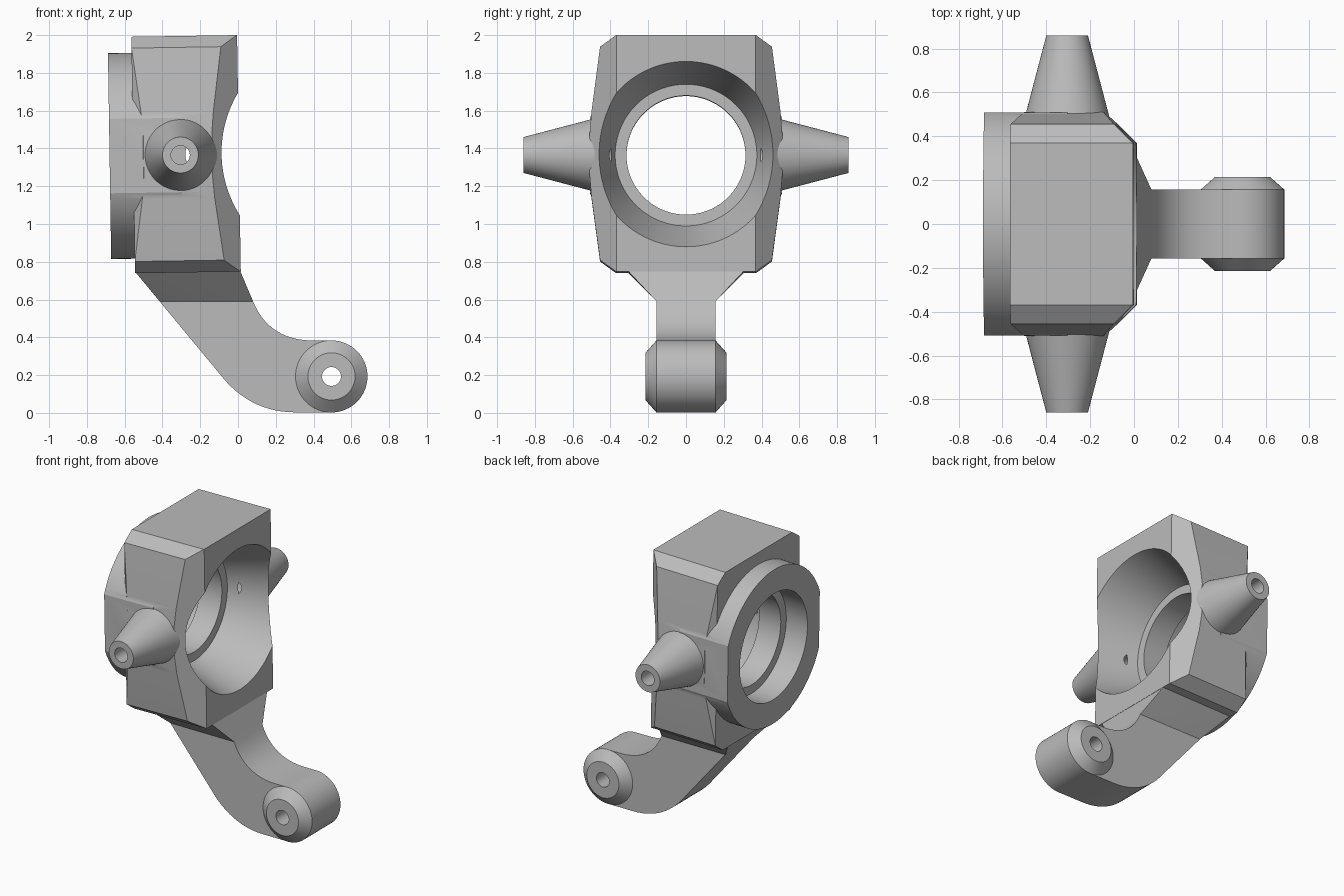
import bpy, bmesh, math
from mathutils import Matrix, Vector

if "Cube" in bpy.data.objects:
    bpy.data.objects.remove(bpy.data.objects["Cube"])

steel = bpy.data.materials.new("grey steel")
steel.use_nodes = True
GREY = (0.5, 0.5, 0.5, 1)
steel.diffuse_color = GREY
steel.node_tree.nodes["Principled BSDF"].inputs["Base Color"].default_value = GREY

BORE_Z = 1.37
PIN_X = -0.305
EYE = Vector((0.495, 0, 0.193))


def finish(bm, name):
    bmesh.ops.recalc_face_normals(bm, faces=bm.faces)
    mesh = bpy.data.meshes.new(name)
    bm.to_mesh(mesh)
    bm.free()
    mesh.materials.append(steel)
    obj = bpy.data.objects.new(name, mesh)
    bpy.context.scene.collection.objects.link(obj)
    return obj


def prism(name, points, offset):
    """Extrude a closed outline of 3D points along a vector."""
    bm = bmesh.new()
    face = bm.faces.new([bm.verts.new(p) for p in points])
    new = bmesh.ops.extrude_face_region(bm, geom=[face])["geom"]
    verts = [v for v in new if isinstance(v, bmesh.types.BMVert)]
    bmesh.ops.translate(bm, vec=offset, verts=verts)
    return finish(bm, name)


def lathe(name, profile, axis, centre, sides=96):
    """Closed solid from (distance along axis, radius) pairs."""
    bm = bmesh.new()
    rings = []
    for d, r in profile:
        ring = []
        for i in range(sides):
            a = math.tau * i / sides
            u, w = r * math.cos(a), r * math.sin(a)
            p = (d, u, w) if axis == "X" else (u, d, w)
            ring.append(bm.verts.new(Vector(centre) + Vector(p)))
        rings.append(ring)
    for a, b in zip(rings, rings[1:]):
        for i in range(sides):
            j = (i + 1) % sides
            bm.faces.new((a[i], a[j], b[j], b[i]))
    bm.faces.new(rings[0])
    bm.faces.new(rings[-1])
    return finish(bm, name)


def slice_off(obj, point, normal):
    """Remove everything beyond a plane and cap the cut."""
    bm = bmesh.new()
    bm.from_mesh(obj.data)
    geom = bm.verts[:] + bm.edges[:] + bm.faces[:]
    cut = bmesh.ops.bisect_plane(bm, geom=geom, plane_co=point, plane_no=normal,
                                 clear_outer=True, dist=1e-5)["geom_cut"]
    edges = [e for e in cut if isinstance(e, bmesh.types.BMEdge)]
    if edges:
        bmesh.ops.holes_fill(bm, edges=edges, sides=0)
    bmesh.ops.recalc_face_normals(bm, faces=bm.faces)
    bm.to_mesh(obj.data)
    bm.free()


def combine(obj, other, operation):
    mod = obj.modifiers.new("combine", "BOOLEAN")
    mod.operation, mod.solver, mod.object = operation, "EXACT", other
    bpy.context.view_layer.objects.active = obj
    bpy.ops.object.modifier_apply(modifier=mod.name)
    bpy.data.objects.remove(other)


def smooth(obj):
    bpy.ops.object.select_all(action="DESELECT")
    obj.select_set(True)
    bpy.context.view_layer.objects.active = obj
    bpy.ops.object.shade_smooth_by_angle(angle=math.radians(20))


# Housing block, chamfered along its upright edges
half = [(0.37, 2.0), (0.455, 1.94), (0.5, 1.6), (0.51, 1.48),
        (0.51, 1.26), (0.5, 1.14), (0.455, 0.81), (0.37, 0.748)]
outline = half + [(-y, z) for y, z in reversed(half)]
body = prism("bearing_housing", [(-0.555, y, z) for y, z in outline], (0.56, 0, 0))
for s in (1, -1):
    slice_off(body, (0.005, s * 0.368, 0), (1, s, 0))
    slice_off(body, (-0.555, s * 0.455, 0), (-1, s, 0))

# Rear flange with flattened sides
flange = lathe("flange", [(-0.68, 0.545), (-0.3, 0.545)], "X", (0, 0, BORE_Z), 128)
for s in (1, -1):
    slice_off(flange, (0, s * 0.508, 0), (0, s, 0))
combine(body, flange, "UNION")

# Tapered side pins
for s in (1, -1):
    pin = lathe("pin", [(s * 0.43, 0.208), (s * 0.86, 0.095)], "Y", (PIN_X, 0, BORE_Z), 64)
    combine(body, pin, "UNION")

# Stepped bore: flared mouth, narrow lip, rear seat
bore = lathe("bore", [(0.1, 0.522), (-0.345, 0.375), (-0.346, 0.315), (-0.515, 0.315),
                      (-0.516, 0.375), (-0.8, 0.375)], "X", (0, 0, BORE_Z), 128)
combine(body, bore, "DIFFERENCE")

# Blind holes in the pins, just breaking into the flare
for s in (1, -1):
    hole = lathe("pin_hole", [(s * 0.397, 0.05), (s * 0.95, 0.05)], "Y", (PIN_X, 0, BORE_Z), 32)
    combine(body, hole, "DIFFERENCE")

# Lean the housing slightly backwards
pivot = Matrix.Translation((0, 0, BORE_Z))
body.data.transform(pivot @ Matrix.Rotation(-0.0157, 4, "Y") @ pivot.inverted())
smooth(body)


def bezier(p0, p1, p2, p3, steps=14):
    pts = []
    for i in range(steps + 1):
        t = i / steps
        u = 1 - t
        pts.append(tuple(u**3 * a + 3 * u * u * t * b + 3 * u * t * t * c + t**3 * d
                         for a, b, c, d in zip(p0, p1, p2, p3)))
    return pts


# Curved steering arm
lower = bezier((-0.1, 0.21), (0.0, 0.08), (0.13, 0.004), (0.3, 0.003))
upper = bezier((0.4, 0.383), (0.26, 0.383), (0.14, 0.44), (0.08, 0.59))
path = [(-0.543, 0.745)] + lower + [(EYE.x, 0.003)]
tip = [(EYE.x + 0.19 * math.sin(a), EYE.z - 0.19 * math.cos(a))
       for a in (math.pi * i / 24 for i in range(1, 24))]
path += tip + [(EYE.x, 0.383)] + upper + [(0.01, 0.755)]
arm = prism("steering_arm", [(x, -0.157, z) for x, z in path], (0, 0.314, 0))

# Tapered neck between housing and arm
bm = bmesh.new()
for x, y, z in ((-0.543, 0.31, 0.745), (0.01, 0.31, 0.755),
                (-0.414, 0.156, 0.59), (0.08, 0.156, 0.59)):
    for s in (1, -1):
        bm.verts.new((x, s * y, z))
bmesh.ops.convex_hull(bm, input=bm.verts[:])
neck = finish(bm, "neck")
combine(arm, neck, "UNION")

# Chamfered eye with a through hole
eye = lathe("arm_eye", [(-0.215, 0.125), (-0.157, 0.1905), (0.157, 0.1905), (0.215, 0.125)],
            "Y", EYE, 64)
combine(arm, eye, "UNION")
eye_hole = lathe("eye_hole", [(-0.4, 0.05), (0.4, 0.05)], "Y", EYE, 32)
combine(arm, eye_hole, "DIFFERENCE")
smooth(arm)
